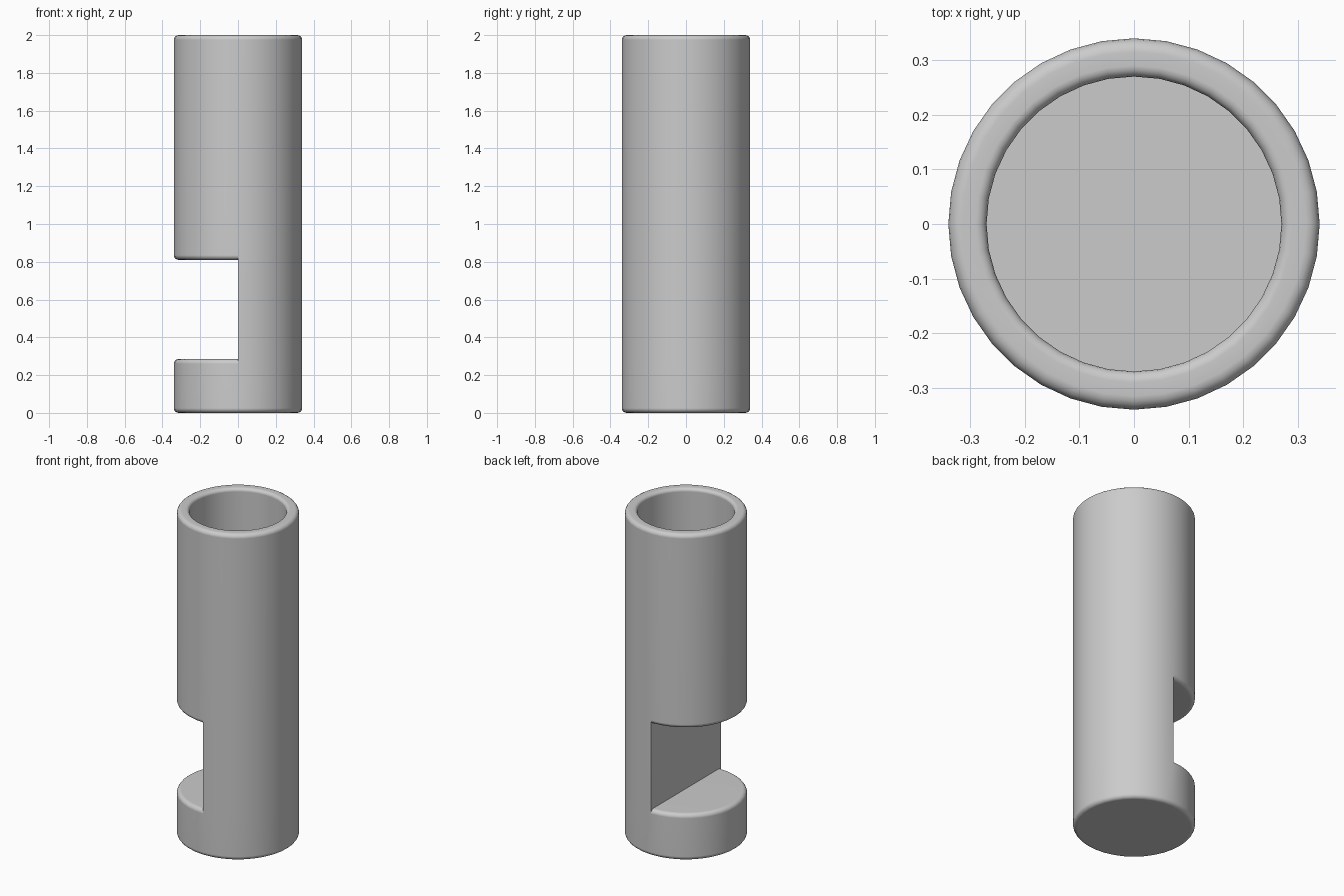
import bpy, bmesh, math

cube = bpy.data.objects.get("Cube")
if cube:
    bpy.data.objects.remove(cube, do_unlink=True)

HEIGHT, RADIUS, BORE = 2.0, 0.34, 0.27
ROUND = 0.025                      # rounding of the outer edges
LIP = 0.02                         # rounding of the bore edge
NOTCH_LOW, NOTCH_HIGH = 0.285, 0.81
BORE_FLOOR = 0.88
HALF_STEPS = 18                    # sides per half turn


def arc(r, z, size, start, end, steps=4):
    """Quarter-round points around centre (r, z), angles in degrees."""
    points = []
    for i in range(steps + 1):
        a = math.radians(start + (end - start) * i / steps)
        points.append((r + size * math.cos(a), z + size * math.sin(a)))
    return points


def sweep(bm, profile, start):
    """Turn an (r, z) profile through half a circle."""
    rows = []
    for i in range(HALF_STEPS + 1):
        a = math.radians(start) + math.pi * i / HALF_STEPS
        rows.append([bm.verts.new((r * math.cos(a), r * math.sin(a), z))
                     for r, z in profile])
    for one, two in zip(rows, rows[1:]):
        for i in range(len(profile) - 1):
            bm.faces.new((one[i], two[i], two[i + 1], one[i + 1]))


# Profile pieces, running from the base up the outside and into the bore
inner = RADIUS - ROUND
bottom = [(0, 0)] + arc(inner, ROUND, ROUND, -90, 0)
notch_floor = arc(inner, NOTCH_LOW - ROUND, ROUND, 0, 90) + [(0, NOTCH_LOW)]
notch_roof = [(0, NOTCH_HIGH)] + arc(inner, NOTCH_HIGH + ROUND, ROUND, -90, 0)
rim = (arc(inner, HEIGHT - ROUND, ROUND, 0, 90)
       + arc(BORE + LIP, HEIGHT - LIP, LIP, 90, 180)
       + [(BORE, BORE_FLOOR), (0, BORE_FLOOR)])

bm = bmesh.new()
sweep(bm, bottom + [notch_floor[0], notch_roof[-1]] + rim, -90)   # full-height half
sweep(bm, bottom + notch_floor, 90)                               # foot under notch
sweep(bm, notch_roof + rim, 90)                                   # tube over notch

# Flat back wall of the notch
side = notch_floor[::-1] + notch_roof[::-1]
outline = side + [(-r, z) for r, z in side[-2:0:-1]]
bm.faces.new([bm.verts.new((0, y, z)) for y, z in outline])

bmesh.ops.remove_doubles(bm, verts=bm.verts, dist=0.0001)
bmesh.ops.recalc_face_normals(bm, faces=bm.faces)
mesh = bpy.data.meshes.new("notched_tube")
bm.to_mesh(mesh)
bm.free()

tube = bpy.data.objects.new("notched_tube", mesh)
bpy.context.collection.objects.link(tube)

# Plain grey material
grey = bpy.data.materials.new("light_grey")
grey.use_nodes = True
colour = (0.6, 0.6, 0.6, 1)
grey.diffuse_color = colour
for node in grey.node_tree.nodes:
    if node.type == "BSDF_PRINCIPLED":
        node.inputs["Base Color"].default_value = colour
mesh.materials.append(grey)

# Smooth rounded edges, crisp corners
bpy.ops.object.select_all(action="DESELECT")
tube.select_set(True)
bpy.context.view_layer.objects.active = tube
bpy.ops.object.shade_smooth_by_angle(angle=math.radians(35))
weighted = tube.modifiers.new("even_shading", "WEIGHTED_NORMAL")
weighted.keep_sharp = True
